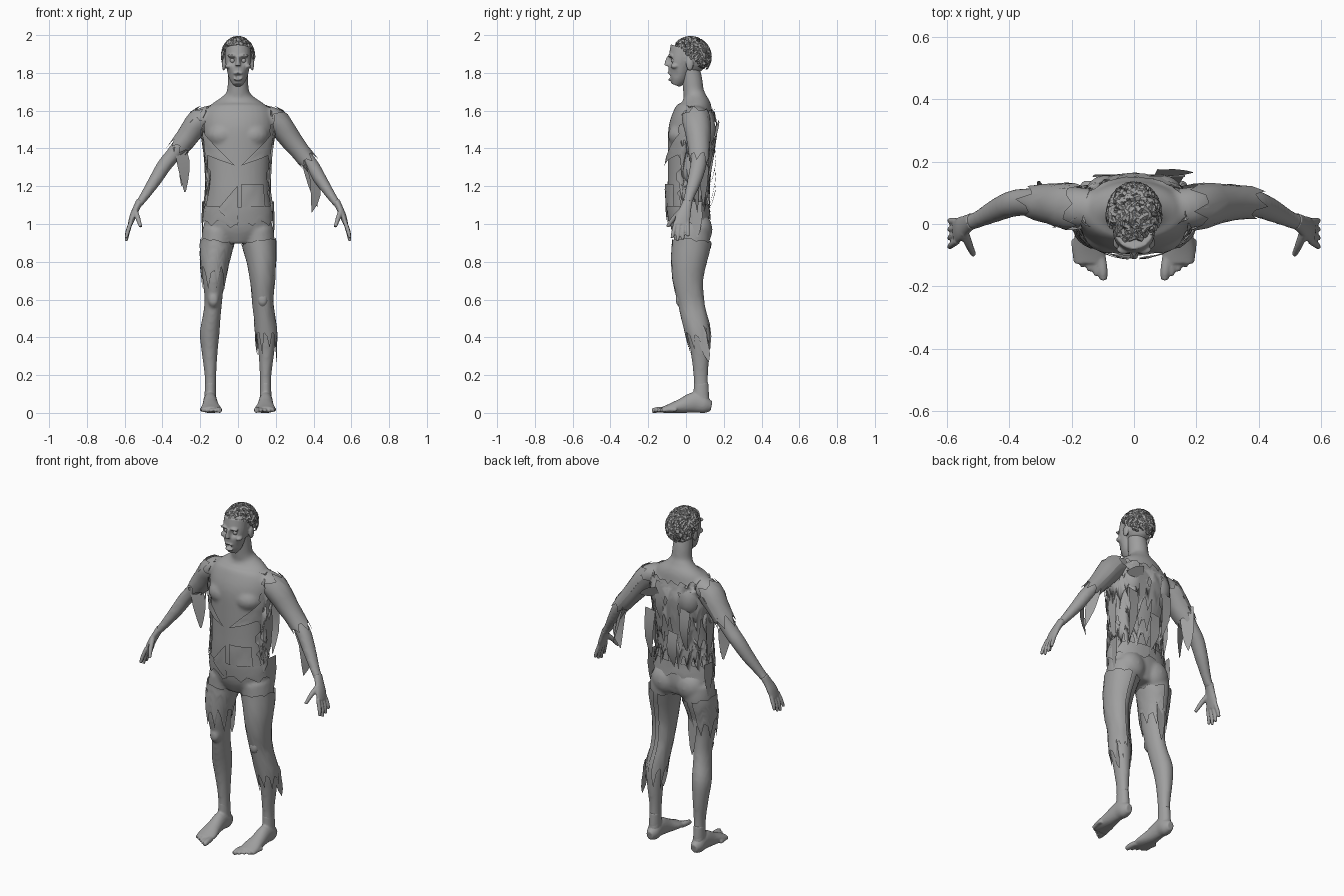
import bpy, bmesh, math, random
from mathutils import Vector, Matrix

random.seed(4)
rnd = random.uniform
PI = math.pi
if "Cube" in bpy.data.objects:
    bpy.data.objects.remove(bpy.data.objects["Cube"])

grey = bpy.data.materials.new("plain_grey")
grey.use_nodes = True
grey.diffuse_color = (0.35, 0.35, 0.35, 1)
grey.node_tree.nodes["Principled BSDF"].inputs["Base Color"].default_value = grey.diffuse_color


def finish(name, bm, smooth=True):
    me = bpy.data.meshes.new(name)
    bm.to_mesh(me)
    bm.free()
    me.materials.append(grey)
    ob = bpy.data.objects.new(name, me)
    bpy.context.collection.objects.link(ob)
    me.polygons.foreach_set("use_smooth", [smooth] * len(me.polygons))
    return ob


def sample(rings, t):
    """Smooth interpolation of (x, y, z, rx, ry) rings."""
    i = max(0, min(int(t), len(rings) - 2))
    f = t - i
    a, b, c, d = (rings[max(0, min(k, len(rings) - 1))] for k in range(i - 1, i + 3))
    return [q + 0.5 * f * (r - p + f * (2 * p - 5 * q + 4 * r - s + f * (3 * (q - r) + s - p)))
            for p, q, r, s in zip(a, b, c, d)]


def at(rings, t, angle, off=0.0):
    """Point on the tube; angle 0 is the back, pi the front."""
    x, y, z, rx, ry = sample(rings, t)
    lo, hi = sample(rings, max(0, t - .1)), sample(rings, min(len(rings) - 1, t + .1))
    tan = (Vector(hi[:3]) - Vector(lo[:3])).normalized()
    whole = (Vector(rings[-1][:3]) - Vector(rings[0][:3])).normalized()
    ref = Vector((0, 0, 1)) if abs(whole.y) > .8 else Vector((0, 1, 0))
    u = (ref - tan * ref.dot(tan)).normalized()
    v = u.cross(tan)
    rx, ry = max(rx, .002) + off, max(ry, .002) + off
    return Vector((x, y, z)) + u * ry * math.cos(angle) + v * rx * math.sin(angle)


def loft(bm, rings, n=24, sub=4):
    m = (len(rings) - 1) * sub
    rows = [[bm.verts.new(at(rings, j / sub, 2 * PI * i / n)) for i in range(n)] for j in range(m + 1)]
    for p, q in zip(rows, rows[1:]):
        for i in range(n):
            k = (i + 1) % n
            bm.faces.new((p[i], p[k], q[k], q[i]))
    bm.faces.new(rows[0][::-1])
    bm.faces.new(rows[-1])


def ball(bm, centre, radii):
    bmesh.ops.create_uvsphere(bm, u_segments=20, v_segments=12, radius=1,
                              matrix=Matrix.Translation(centre) @ Matrix.Diagonal((*radii, 1)))


def fuse(name, bm, voxel, smoothing, dents=()):
    """Merge overlapping volumes into one skin, then press in the dents."""
    bmesh.ops.recalc_face_normals(bm, faces=bm.faces)
    ob = finish(name, bm)
    mod = ob.modifiers.new("skin", "REMESH")
    mod.mode, mod.voxel_size = "VOXEL", voxel
    mod = ob.modifiers.new("soften", "SMOOTH")
    mod.factor, mod.iterations = .5, smoothing
    bpy.context.view_layer.update()
    me = bpy.data.meshes.new_from_object(ob.evaluated_get(bpy.context.evaluated_depsgraph_get()))
    ob.modifiers.clear()
    ob.data = me
    for v in me.vertices:
        for centre, radius, depth in dents:
            v.co.y += depth * math.exp(-((v.co - Vector(centre)).length / radius) ** 2)
        v.co.z = max(v.co.z, 0)
    me.materials.clear()
    me.materials.append(grey)
    me.polygons.foreach_set("use_smooth", [True] * len(me.polygons))


def mirror(rings, side):
    return [(r[0] * side, *r[1:]) for r in rings]


# Body skin: torso with neck, arms and legs
torso = [(0, .03, .90, .09, .075), (0, .025, .97, .17, .10), (0, .015, 1.05, .178, .105),
         (0, .008, 1.15, .165, .105), (0, .01, 1.25, .162, .107), (0, .02, 1.38, .172, .117),
         (0, .03, 1.5, .188, .123), (0, .04, 1.58, .182, .108), (0, .05, 1.63, .145, .085),
         (0, .047, 1.67, .088, .062), (0, .04, 1.70, .06, .055), (0, .033, 1.76, .054, .054),
         (0, .02, 1.84, .05, .05)]
arm = [(.13, .05, 1.58, .05, .06), (.20, .055, 1.55, .058, .066), (.27, .065, 1.46, .048, .054),
       (.34, .07, 1.37, .041, .045), (.39, .065, 1.31, .039, .043), (.44, .045, 1.23, .034, .038),
       (.50, .015, 1.14, .024, .028), (.53, .004, 1.10, .02, .028)]
leg = [(.10, .03, .97, .088, .095), (.112, .03, .90, .083, .095), (.125, .015, .80, .069, .085),
       (.13, .01, .70, .057, .073), (.13, .025, .60, .047, .062), (.138, .04, .52, .047, .06),
       (.15, .065, .42, .052, .06), (.15, .075, .32, .042, .05), (.146, .078, .20, .031, .039),
       (.146, .08, .12, .03, .039), (.146, .085, .05, .034, .043)]
body = bmesh.new()
loft(body, torso, 32)
for side in (-1, 1):
    loft(body, mirror(arm, side))
    loft(body, mirror(leg, side))
    ball(body, (side * .08, .07, .97), (.085, .07, .09))
    ball(body, (side * .08, -.02, 1.47), (.085, .075, .07))
    ball(body, (side * .09, .09, 1.5), (.07, .068, .1))
    ball(body, (side * .13, -.035, .6), (.03, .02, .04))
fuse("body", body, .01, 5)

# Hands and feet
for side, label in ((-1, "right"), (1, "left")):
    hand = bmesh.new()
    loft(hand, mirror([(.52, .01, 1.12, .02, .026), (.54, -.003, 1.08, .018, .031),
                       (.557, -.015, 1.04, .017, .039), (.572, -.025, .995, .012, .04)], side))
    for k in range(4):
        y, drop = .008 - .021 * k, (.06, .078, .085, .07)[k]
        loft(hand, mirror([(.567, y, 1.01, .011, .011), (.584, y * 1.2, .995 - drop / 2, .011, .011),
                           (.592, y * 1.35, .995 - drop, .008, .008)], side), 10)
    loft(hand, mirror([(.545, -.025, 1.07, .015, .016), (.53, -.065, 1.03, .013, .013),
                       (.515, -.098, .985, .009, .009)], side), 10)
    fuse(label + "_hand", hand, .0045, 2)

    foot = bmesh.new()
    loft(foot, mirror([(.146, .135, .035, .02, .025), (.146, .10, .042, .036, .045),
                       (.147, .05, .056, .037, .055), (.146, -.02, .038, .043, .04),
                       (.143, -.08, .024, .053, .026), (.141, -.125, .016, .05, .016)], side))
    loft(foot, mirror([(.146, .08, .16, .029, .038), (.146, .08, .09, .031, .042),
                       (.146, .075, .04, .033, .045)], side))
    for k in range(5):
        x, tip, r = .1 + .022 * k, -.18 + .014 * k, (.016, .012, .011, .011, .01)[k]
        loft(foot, mirror([(x + .006, tip + .075, .017, r, r), (x, tip + .03, .016, r, r),
                           (x - .002, tip, .011, r * .75, r * .75)], side), 10)
    fuse(label + "_foot", foot, .0055, 2)

# Head with jaw, brow, nose, lips and ears
head = bmesh.new()
ball(head, (0, .025, 1.885), (.074, .094, .094))
loft(head, [(0, -.056, 1.735, .024, .024), (0, -.043, 1.77, .046, .048), (0, -.034, 1.82, .06, .06),
            (0, -.027, 1.87, .067, .066), (0, -.01, 1.93, .066, .074)])
loft(head, [(0, -.09, 1.885, .008, .012), (0, -.1, 1.86, .01, .012), (0, -.102, 1.838, .016, .013)], 12)
ball(head, (0, -.089, 1.798), (.026, .012, .008))
ball(head, (0, -.086, 1.766), (.024, .012, .008))
for side in (-1, 1):
    ball(head, (side * .03, -.083, 1.89), (.027, .015, .009))
    ball(head, (side * .05, -.06, 1.835), (.018, .022, .013))
    ball(head, (side * .075, .02, 1.845), (.01, .02, .034))
sockets = [((side * .029, -.088, 1.865), .018, .022) for side in (-1, 1)]
cheeks = [((side * .052, -.06, 1.79), .025, .01) for side in (-1, 1)]
fuse("head", head, .005, 3, sockets + cheeks + [((0, -.095, 1.782), .013, .025)])
eyes = bmesh.new()
for side in (-1, 1):
    ball(eyes, (side * .029, -.064, 1.865), (.014, .014, .014))
finish("eyes", eyes)

# Curly hair: small bent locks scattered over the scalp
hair = bmesh.new()
locks = 0
while locks < 420:
    n = Vector((rnd(-1, 1), rnd(-1, 1), rnd(-.6, 1)))
    if n.length > 1 or n.length < .1:
        continue
    n.normalize()
    if n.z + .9 * n.y < .08 or n.z < -.5:
        continue
    p = Vector((0, .025, 1.885)) + Vector((n.x * .075, n.y * .095, n.z * .094))
    d = n.cross(Vector((rnd(-1, 1), rnd(-1, 1), rnd(-1, 1)))).normalized()
    w = n.cross(d) * rnd(.006, .011)
    steps = (p - n * .004, p + n * .013 + d * .006, p + n * .015 + d * .016, p + n * .004 + d * .024)
    rows = [(hair.verts.new(q - w), hair.verts.new(q + w)) for q in steps]
    for a, b in zip(rows, rows[1:]):
        hair.faces.new((a[0], a[1], b[1], b[0]))
    locks += 1
finish("hair", hair, False)


def jag(base, depth, n):
    """Torn edge: a random offset for each of n + 1 columns."""
    teeth = [base + rnd(-.3, .3) * depth + (depth if i % 3 == 1 else 0) for i in range(n + 1)]
    return lambda s: teeth[round(s * n)]


def cloth(name, rings, left, right, top, bottom, n=24, m=8, off=.008, holes=()):
    """Torn sheet over a tube: angles left..right, ring positions top..bottom."""
    bm = bmesh.new()
    grid = []
    for j in range(m + 1):
        t = j / m
        grid.append([])
        for i in range(n + 1):
            s = i / n
            a = left(t) * (1 - s) + right(t) * s
            ring = top(s) * (1 - t) + bottom(s) * t
            grid[-1].append(bm.verts.new(at(rings, ring, a, off + rnd(0, .004))))
    for j in range(m):
        for i in range(n):
            if not any(((i + .5) / n - hs) ** 2 / ws ** 2 + ((j + .5) / m - ht) ** 2 / wt ** 2 < 1
                       for hs, ht, ws, wt in holes):
                bm.faces.new((grid[j][i], grid[j][i + 1], grid[j + 1][i + 1], grid[j + 1][i]))
    bmesh.ops.delete(bm, geom=[v for v in bm.verts if not v.link_faces], context="VERTS")
    finish(name, bm)


def const(value):
    return lambda s: value


# Torn shirt, open at the chest, with holes across the back
cloth("shirt", torso, jag(-2.1, .3, 14), jag(2.1, -.3, 14), jag(7.8, -.3, 36), jag(3, -.8, 36), 36, 14,
      .01, [(.38, .4, .05, .2), (.6, .3, .07, .13), (.55, .66, .05, .12), (.22, .7, .06, .12), (.8, .75, .05, .1)])
for side, label in ((-1, "right"), (1, "left")):
    cloth(label + "_chest_flap", torso, const(PI - side * .1), const(PI - side * 1.2),
          lambda s: 4.4 + 1.5 * s, lambda s: 4.4 + .5 * s, 8, 4, .014)
cloth("waist_flap", torso, const(PI - .9), const(PI - .1), const(3.6), const(2.5), 8, 4, .012)
cloth("pointed_flap", torso, const(PI + .02), const(PI + .55), lambda s: 3.5 - s, lambda s: 1.5 + .8 * s, 6, 5, .012)
cloth("trouser_waist", torso, const(0), const(2 * PI), const(2.5), jag(1.7, -.3, 30), 30, 4, .006)

# Sleeves and trouser legs with ragged hems
for side, label, cuff, hem in ((-1, "right", 2.4, 2.5), (1, "left", 3.4, 6.0)):
    cloth(label + "_sleeve", mirror(arm, side), const(0), const(2 * PI), jag(.9, -.3, 18),
          jag(cuff, .5, 18), 18, 6, .008)
    cloth(label + "_trouser_leg", mirror(leg, side), const(.2), const(2 * PI - .1), jag(.9, .1, 24),
          jag(hem, .9, 24), 24, 10, .007)


def rag(name, start, end, width, bulge=(0, 0, 0)):
    """Hanging strip that narrows to a torn tip."""
    bm = bmesh.new()
    p, q, w, b = map(Vector, (start, end, width, bulge))
    rows = []
    for k in range(6):
        t = k / 5
        c = p.lerp(q, t) + b * math.sin(PI * t)
        half = w * (.5 * (1 - t ** 3) + rnd(-.06, .06) + .05)
        rows.append((bm.verts.new(c - half), bm.verts.new(c + half)))
    for a, c in zip(rows, rows[1:]):
        bm.faces.new((a[0], a[1], c[1], c[0]))
    finish(name, bm)


# Loose strips on the arms, back, sides and legs
rag("right_sleeve_rag", (-.31, .04, 1.42), (-.28, .05, 1.17), (.06, .03, .03), (.01, 0, 0))
rag("right_sleeve_back_rag", (-.28, .11, 1.46), (-.3, .1, 1.2), (.04, -.05, 0))
rag("right_shoulder_rag", (-.2, .01, 1.6), (-.26, -.01, 1.53), (.03, .02, .04))
rag("left_sleeve_rag", (.37, .04, 1.34), (.39, .06, 1.06), (.055, .03, -.04), (.03, 0, 0))
rag("left_sleeve_back_rag", (.35, .1, 1.36), (.42, .09, 1.09), (.04, -.04, 0))
for k, (x, top, low) in enumerate(((-.1, 1.45, 1.2), (-.02, 1.3, 1.08), (.06, 1.58, 1.32), (.13, 1.4, 1.1))):
    rag(f"back_rag_{k}", (x, .15, top), (x + .01, .125, low), (.06, .0, .01), (0, .02, 0))
rag("back_shoulder_flap", (.07, .165, 1.53), (.19, .165, 1.48), (.01, .02, .05))
for side in (-1, 1):
    rag("side_rag", (side * .175, .03, 1.42), (side * .17, .04, 1.12), (0, .06, 0), (side * .01, 0, 0))
    rag("hip_rag", (side * .185, .05, 1.12), (side * .19, .06, .93), (.01, .06, 0))
    rag("thigh_rag", (side * .195, .01, .86), (side * .19, .0, .7), (.01, .05, 0))
rag("right_leg_back_rag", (-.11, .095, .8), (-.11, .1, .57), (.05, 0, 0))
rag("left_shin_rag", (.2, .07, .46), (.205, .12, .27), (.01, .05, 0))
rag("left_inner_rag", (.1, .06, .44), (.1, .07, .32), (.02, .04, 0))
